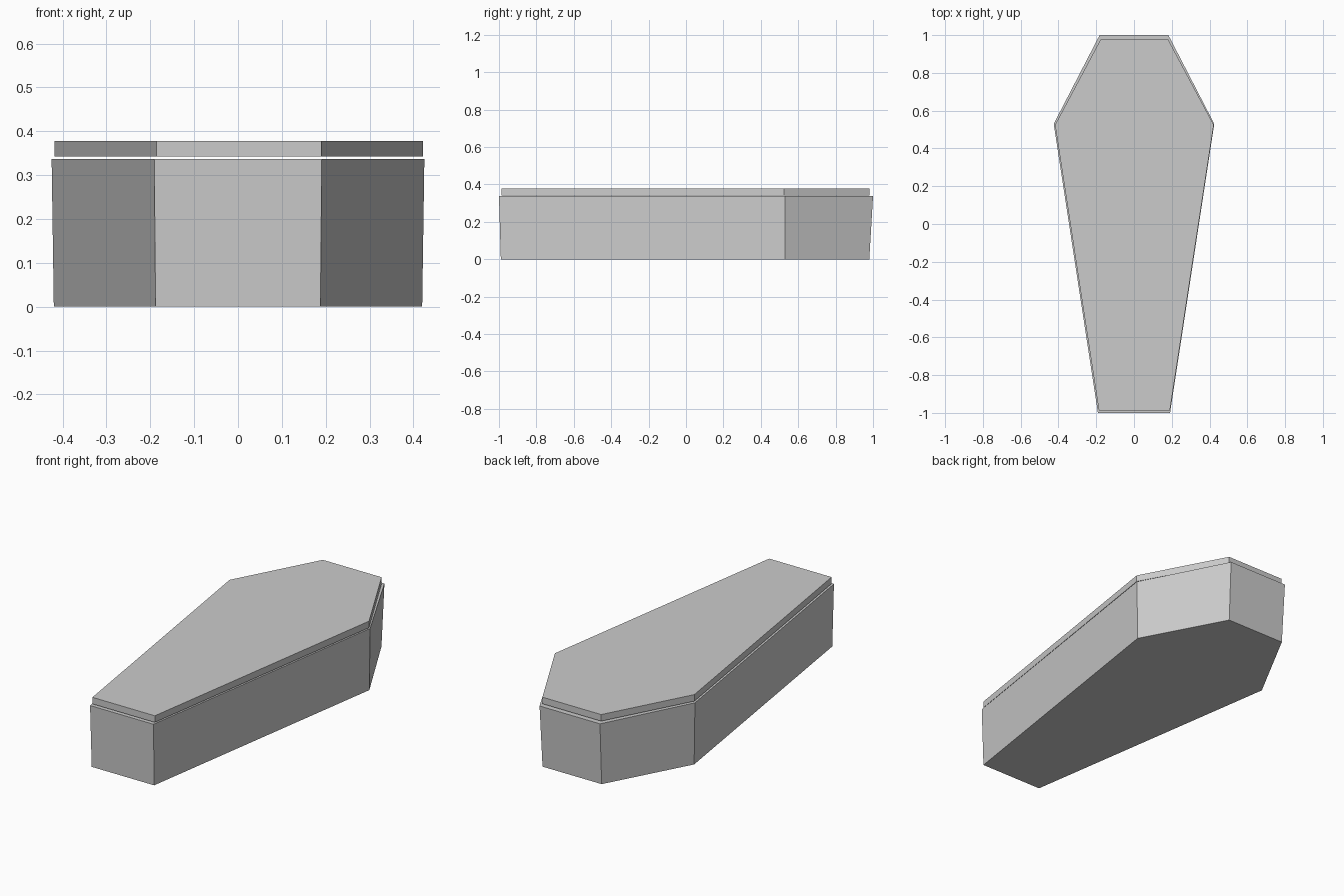
import bpy
import bmesh

if "Cube" in bpy.data.objects:
    bpy.data.objects.remove(bpy.data.objects["Cube"])


def outline(foot, shoulder, head, y_foot, y_shoulder, y_head, shift=0.0):
    """Six-sided coffin outline, mirrored about x = shift."""
    half = [(foot, y_foot), (shoulder, y_shoulder), (head, y_head)]
    right = [(shift + x, y) for x, y in half]
    left = [(shift - x, y) for x, y in reversed(half)]
    return right + left


def loft(name, bottom, z0, top, z1):
    """Closed solid between two outlines."""
    bm = bmesh.new()
    low = [bm.verts.new((x, y, z0)) for x, y in bottom]
    high = [bm.verts.new((x, y, z1)) for x, y in top]
    n = len(low)
    bm.faces.new(low[::-1])
    bm.faces.new(high)
    for i in range(n):
        j = (i + 1) % n
        bm.faces.new((low[i], low[j], high[j], high[i]))
    bmesh.ops.recalc_face_normals(bm, faces=bm.faces)
    mesh = bpy.data.meshes.new(name)
    bm.to_mesh(mesh)
    bm.free()
    obj = bpy.data.objects.new(name, mesh)
    bpy.context.collection.objects.link(obj)
    return obj


# Body, flaring slightly toward the rim
loft("coffin_body",
     outline(0.188, 0.420, 0.178, -0.99, 0.53, 0.98), 0.0,
     outline(0.191, 0.425, 0.182, -1.00, 0.53, 1.00), 0.337)

# Flat lid resting just above the rim, slightly inset
lid = outline(0.188, 0.420, 0.177, -0.987, 0.525, 0.98, shift=0.002)
loft("coffin_lid", lid, 0.342, lid, 0.378)
